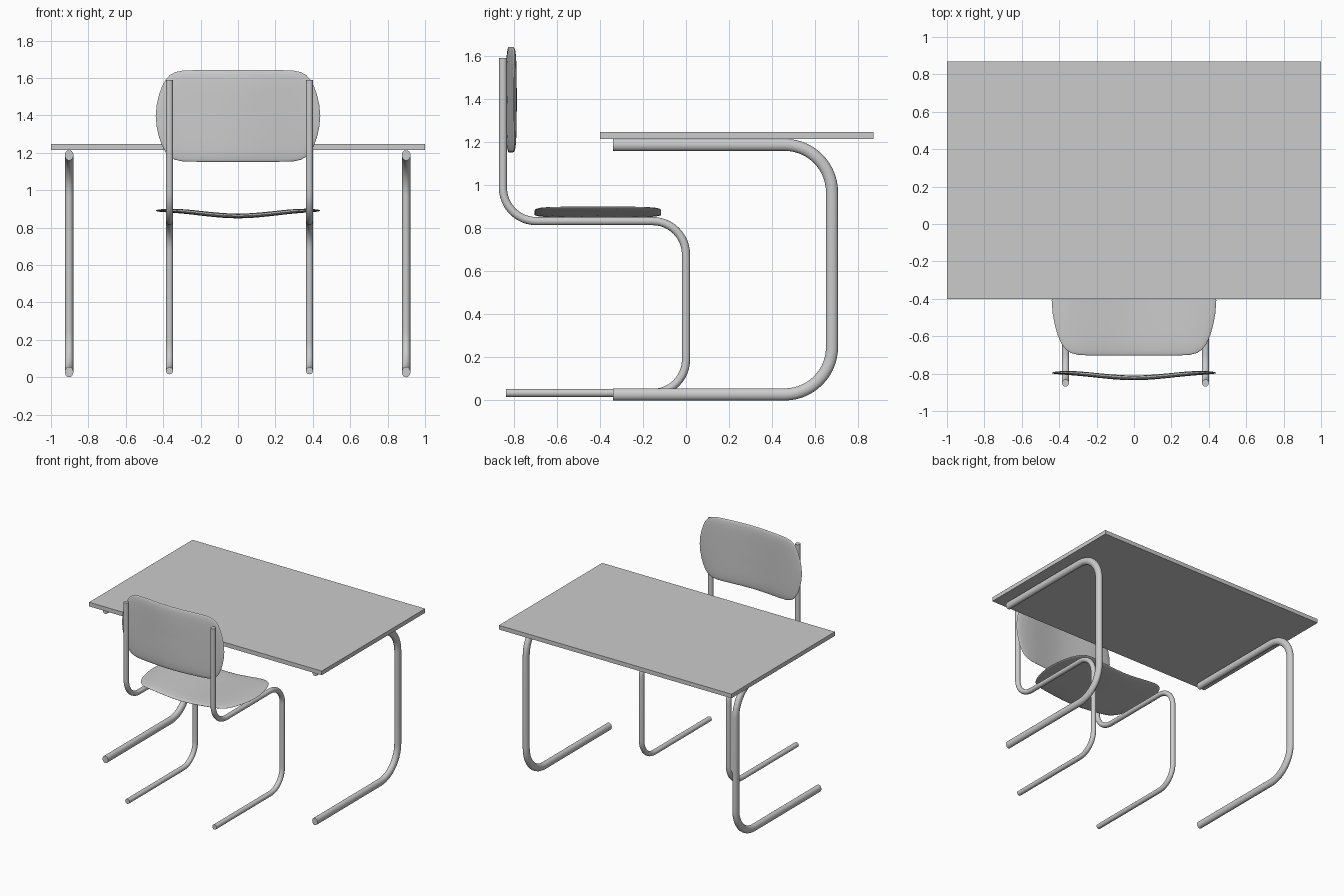
import bpy, bmesh, math
from mathutils import Vector

if "Cube" in bpy.data.objects:
    bpy.data.objects.remove(bpy.data.objects["Cube"])


def finish(name, bm, smooth=True):
    bmesh.ops.recalc_face_normals(bm, faces=bm.faces)
    me = bpy.data.meshes.new(name)
    bm.to_mesh(me)
    bm.free()
    ob = bpy.data.objects.new(name, me)
    bpy.context.collection.objects.link(ob)
    if smooth:
        bpy.ops.object.select_all(action='DESELECT')
        ob.select_set(True)
        bpy.context.view_layer.objects.active = ob
        bpy.ops.object.shade_smooth_by_angle(angle=math.radians(40))
    return ob


def fillet(points, radius, steps=10):
    """Round the right-angled corners of a (y, z) path."""
    pts = [Vector(p) for p in points]
    out = [pts[0]]
    for a, b, c in zip(pts, pts[1:], pts[2:]):
        u, v = (a - b).normalized(), (c - b).normalized()
        centre = b + (u + v) * radius
        for i in range(steps + 1):
            t = i / steps * math.pi / 2
            out.append(centre - v * radius * math.cos(t) - u * radius * math.sin(t))
    return out + [pts[-1]]


def tube(name, x, path, rx, r, sides=20):
    bm = bmesh.new()
    rings = []
    for i, p in enumerate(path):
        d = (path[min(i + 1, len(path) - 1)] - path[max(i - 1, 0)]).normalized()
        n = Vector((-d.y, d.x))
        ring = []
        for k in range(sides):
            a = 2 * math.pi * k / sides
            q = p + n * r * math.sin(a)
            ring.append(bm.verts.new((x + rx * math.cos(a), q.x, q.y)))
        rings.append(ring)
    for r0, r1 in zip(rings, rings[1:]):
        for k in range(sides):
            j = (k + 1) % sides
            bm.faces.new((r0[k], r0[j], r1[j], r1[k]))
    bm.faces.new(rings[0])
    bm.faces.new(rings[-1])
    return finish(name, bm)


# quarter outline of the rounded pads, in units of half width / half depth
QUARTER = [(0, 1), (.2, 1), (.4, 1), (.56, .998), (.68, .988), (.765, .955), (.83, .89),
           (.88, .79), (.925, .64), (.96, .46), (.988, .24), (1, 0)]


def pad(name, half_w, half_d, amp, thick, place):
    """Thin rounded cushion with a wave across its width."""
    q = QUARTER
    loop = (q[:-1] + [(x, -y) for x, y in q[:0:-1]]
            + [(-x, -y) for x, y in q[:-1]] + [(-x, y) for x, y in q[:0:-1]])
    n = len(loop)
    bm = bmesh.new()

    def vert(u, v, h):
        u, v = u * half_w, v * half_d
        return bm.verts.new(place(u, v, h - amp * math.cos(math.pi * u / 0.4)))

    steps = [(s, math.sqrt(1 - s ** 6)) for s in (.12, .3, .45, .6, .72, .82, .9, .95, .98, .995)]
    levels = steps + [(1, 0)] + [(s, -h) for s, h in reversed(steps)]
    rings = [[vert(u * s, v * s, h * thick) for u, v in loop] for s, h in levels]
    for r0, r1 in zip(rings, rings[1:]):
        for k in range(n):
            j = (k + 1) % n
            bm.faces.new((r0[k], r0[j], r1[j], r1[k]))
    for ring, h in ((rings[0], thick), (rings[-1], -thick)):
        c = vert(0, 0, h)
        for k in range(n):
            bm.faces.new((ring[k], ring[(k + 1) % n], c))
    return finish(name, bm)


# desk top
bm = bmesh.new()
bmesh.ops.create_cube(bm, size=1)
for v in bm.verts:
    v.co = (v.co.x * 2, 0.235 + v.co.y * 1.27, 1.231 + v.co.z * 0.032)
finish("desk_top", bm, smooth=False)

# desk legs: C-shaped tubes
desk_path = fillet([(-.34, 1.187), (.678, 1.187), (.678, .028), (-.34, .028)], .22, 14)
for side, x in (("left", -.903), ("right", .899)):
    tube("desk_leg_" + side, x, desk_path, .023, .028)

# chair frame: cantilever S-shaped tubes
chair_path = fillet([(-.85, 1.59), (-.85, .833), (0, .833), (0, .035), (-.835, .035)], .155, 12)
for side, x in (("left", -.366), ("right", .382)):
    tube("chair_frame_" + side, x, chair_path, .019, .019)

# seat and backrest pads
pad("seat", .44, .294, .0145, .0125, lambda u, v, w: (u, -.409 + v, .877 + w))
pad("backrest", .44, .245, .0135, .0125, lambda u, v, w: (u, -.809 + w, 1.397 + v))
